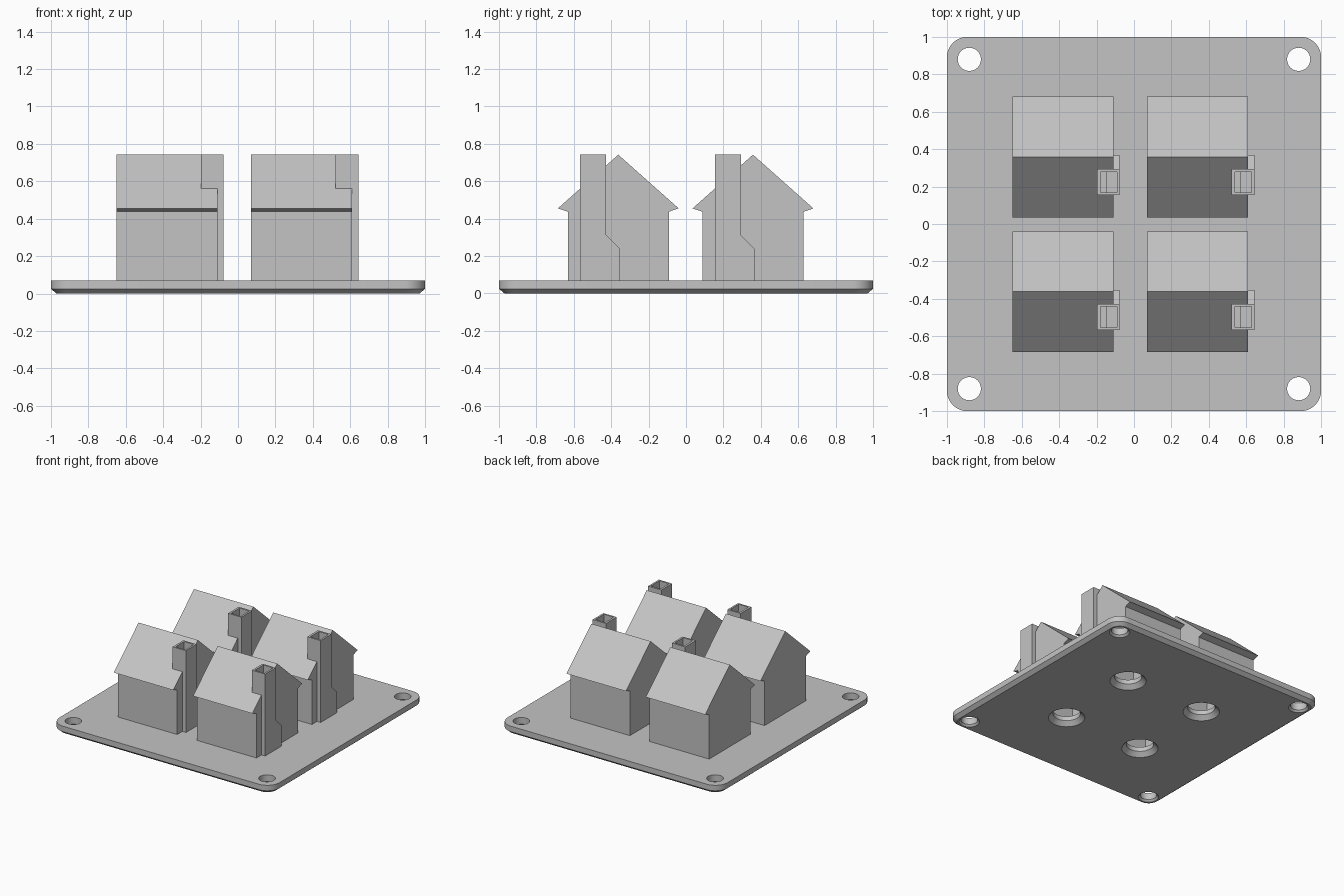
import bpy, bmesh, math
from mathutils import Vector

cube = bpy.data.objects.get("Cube")
if cube:
    bpy.data.objects.remove(cube, do_unlink=True)

grey = bpy.data.materials.new("light_grey")
grey.use_nodes = True
COLOUR = (0.55, 0.55, 0.55, 1)
grey.diffuse_color = COLOUR
grey.node_tree.nodes["Principled BSDF"].inputs["Base Color"].default_value = COLOUR


def loft(name, rings):
    """Solid skinned through matching rings of points, capped at both ends."""
    bm = bmesh.new()
    loops = [[bm.verts.new(p) for p in ring] for ring in rings]
    for low, high in zip(loops, loops[1:]):
        for i in range(len(low)):
            j = (i + 1) % len(low)
            bm.faces.new((low[i], low[j], high[j], high[i]))
    bm.faces.new(loops[0])
    bm.faces.new(loops[-1])
    bmesh.ops.recalc_face_normals(bm, faces=bm.faces[:])
    mesh = bpy.data.meshes.new(name)
    bm.to_mesh(mesh)
    bm.free()
    mesh.materials.append(grey)
    obj = bpy.data.objects.new(name, mesh)
    bpy.context.collection.objects.link(obj)
    return obj


def prism(name, profile, x0, x1):
    """Profile of (y, z) points pulled along x."""
    return loft(name, [[(x, y, z) for y, z in profile] for x in (x0, x1)])


def box(name, x0, x1, y0, y1, z0, z1):
    return prism(name, [(y0, z0), (y1, z0), (y1, z1), (y0, z1)], x0, x1)


def round_ring(half, radius, z, cx=0, cy=0, steps=12):
    """Rounded square; half equal to radius gives a circle."""
    ring = []
    for quarter in range(4):
        mid = math.pi / 4 + quarter * math.pi / 2
        core = half - radius
        sx, sy = math.copysign(core, math.cos(mid)), math.copysign(core, math.sin(mid))
        count = steps if core < 1e-6 else steps + 1
        for i in range(count):
            a = (quarter + i / steps) * math.pi / 2
            ring.append((cx + sx + radius * math.cos(a), cy + sy + radius * math.sin(a), z))
    return ring


def combine(obj, other, operation):
    mod = obj.modifiers.new("combine", "BOOLEAN")
    mod.operation = operation
    mod.solver = "EXACT"
    mod.object = other
    bpy.context.view_layer.objects.active = obj
    bpy.ops.object.modifier_apply(modifier=mod.name)
    bpy.data.objects.remove(other, do_unlink=True)


def countersunk(cx, cy, radius, flare, depth):
    """Hole cutter that widens towards the underside."""
    shape = [(flare + 0.01, -0.01), (flare, 0), (radius, depth), (radius, 0.2)]
    return loft("hole_cutter", [round_ring(r, r, z, cx, cy) for r, z in shape])


PLATE_TOP = 0.07
SPACING = 0.36
CORNER = 0.88
SIGNS = [(sx, sy) for sx in (-1, 1) for sy in (-1, 1)]

# Base plate with chamfered underside, corner holes and an opening under each house
plate = loft("base_plate", [round_ring(0.97, 0.08, 0),
                            round_ring(1, 0.11, 0.025),
                            round_ring(1, 0.11, PLATE_TOP)])
for sx, sy in SIGNS:
    combine(plate, countersunk(sx * CORNER, sy * CORNER, 0.062, 0.077, 0.015), "DIFFERENCE")
    combine(plate, countersunk(sx * SPACING, sy * SPACING, 0.103, 0.137, 0.034), "DIFFERENCE")

# House body with overhanging eaves
right_half = [(0.27, PLATE_TOP), (0.27, 0.437), (0.323, 0.455)]
gable = right_half + [(0, 0.742)] + [(-y, z) for y, z in reversed(right_half)]
house = prism("house", gable, -0.29, 0.25)

# Chimney: stepped breast on the outer wall, square stack rising through the roof
breast = [(-0.204, PLATE_TOP), (0.01, PLATE_TOP), (0.01, 0.238),
          (-0.065, 0.312), (-0.065, 0.5), (-0.204, 0.5)]
combine(house, prism("chimney_breast", breast, 0.2, 0.283), "UNION")
combine(house, box("chimney_stack", 0.162, 0.283, -0.204, -0.065, 0.5, 0.742), "UNION")

# Hollow interior and flue
room = [(-0.23, 0.02), (0.23, 0.02), (0.23, 0.48), (0, 0.685), (-0.23, 0.48)]
combine(house, prism("room_cutter", room, -0.25, 0.21), "DIFFERENCE")
combine(house, box("flue_cutter", 0.18, 0.268, -0.19, -0.08, 0.3, 0.8), "DIFFERENCE")

# Four matching houses
for i, (sx, sy) in enumerate(SIGNS):
    obj = house if i == 0 else house.copy()
    if i:
        bpy.context.collection.objects.link(obj)
    obj.name = f"house_{i + 1}"
    obj.location = Vector((sx * SPACING, sy * SPACING - 0.002, 0))

# Smooth the rounded corners and holes, keep edges crisp
bpy.ops.object.select_all(action="DESELECT")
plate.select_set(True)
bpy.context.view_layer.objects.active = plate
bpy.ops.object.shade_smooth_by_angle(angle=math.radians(30))
